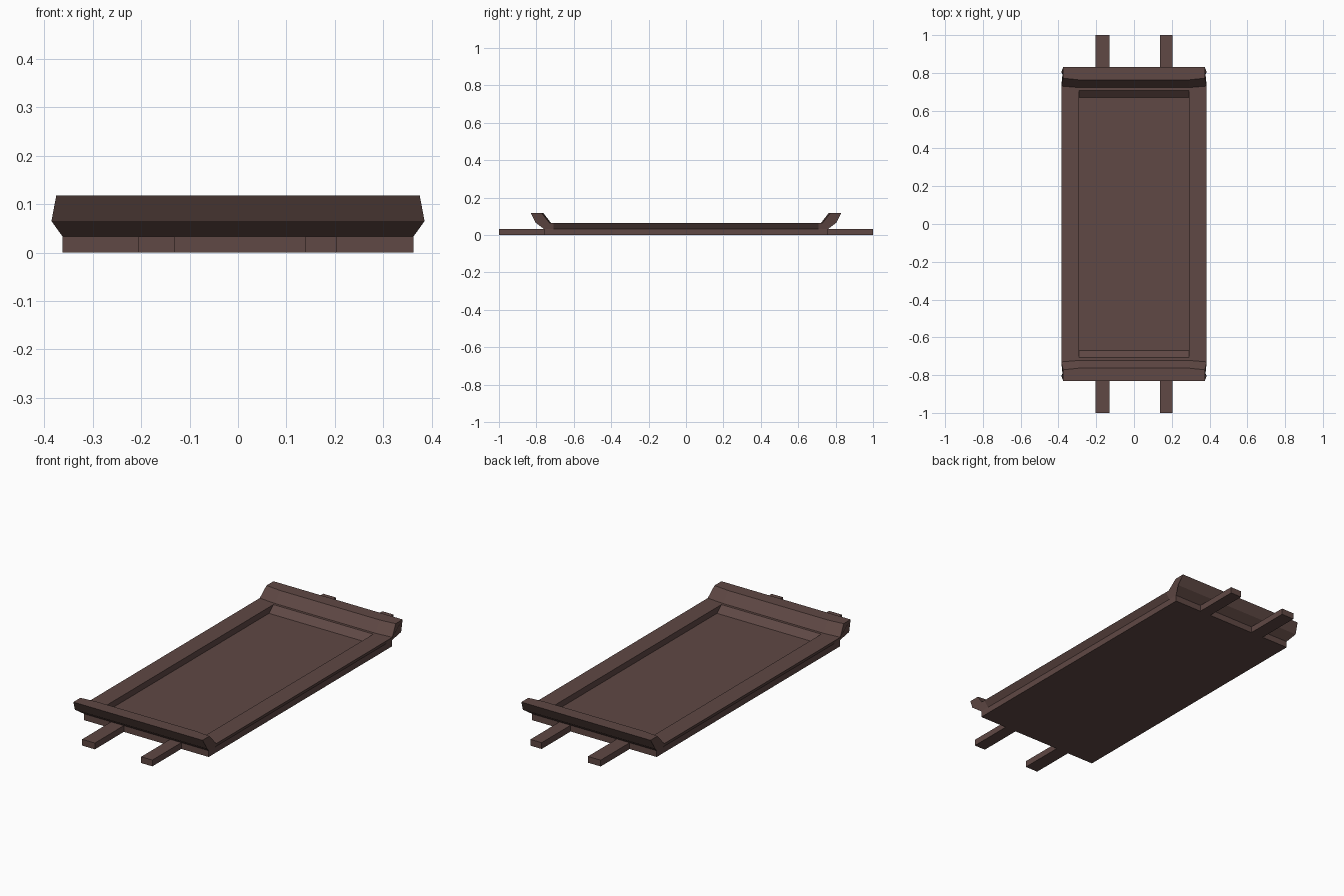
import bpy, bmesh

if "Cube" in bpy.data.objects:
    bpy.data.objects.remove(bpy.data.objects["Cube"])

wood = bpy.data.materials.new("dark_brown")
wood.diffuse_color = (0.115, 0.065, 0.058, 1)
wood.use_nodes = True
wood.node_tree.nodes["Principled BSDF"].inputs["Base Color"].default_value = wood.diffuse_color


def loft(name, sections, mirror=None):
    """Skin a row of matching closed sections, cap the ends, optionally mirror."""
    bm = bmesh.new()
    rings = [[bm.verts.new(p) for p in s] for s in sections]
    n = len(rings[0])
    for a, b in zip(rings, rings[1:]):
        for i in range(n):
            j = (i + 1) % n
            bm.faces.new((a[i], a[j], b[j], b[i]))
    bm.faces.new(rings[0])
    bm.faces.new(rings[-1])
    bmesh.ops.recalc_face_normals(bm, faces=bm.faces)
    me = bpy.data.meshes.new(name)
    bm.to_mesh(me)
    bm.free()
    me.materials.append(wood)
    ob = bpy.data.objects.new(name, me)
    bpy.context.collection.objects.link(ob)
    if mirror is not None:
        m = ob.modifiers.new("mirror", 'MIRROR')
        m.use_axis = [k == mirror for k in range(3)]
        m.use_mirror_merge = False
    return ob


def along_y(profile, y0, y1):
    return [[(x, y, z) for x, z in profile] for y in (y0, y1)]


def rect(x0, x1, z0, z1):
    return [(x0, z0), (x1, z0), (x1, z1), (x0, z1)]


Z0, Z1, Z2 = 0.033, 0.065, 0.118   # base top, rail top, end top
INNER = 0.29                       # half width of the tray floor

# Base slab
loft("base", along_y(rect(-0.362, 0.362, 0, Z0), -0.76, 0.76))

# Carrying bars sticking out at both ends
loft("left_bar", along_y(rect(-0.205, -0.131, 0, Z0), 0.76, 1.0), mirror=1)
loft("right_bar", along_y(rect(0.138, 0.203, 0, Z0), 0.76, 1.0), mirror=1)

# Low side rails with flared outer face
rail = [(INNER, Z0), (0.362, Z0), (0.385, Z1), (INNER, Z1)]
loft("side_rail", along_y(rail, -0.708, 0.708), mirror=0)

# Raised, flared end rims: (y, z, outermost x, y shift at the outer corner)
end = [(0.708, Z0, 0.362, 0), (0.76, Z0, 0.362, 0), (0.803, Z1, 0.385, 0),
       (0.83, Z2, 0.375, 0), (0.763, Z2, 0.375, 0.009),
       (0.722, Z1, 0.385, 0.008), (0.708, Z1, 0.385, 0)]
inner = [[(s * INNER, y, z) for y, z, _, _ in end] for s in (-1, 1)]
outer = [[(s * xo, y + d, z) for y, z, xo, d in end] for s in (-1, 1)]
loft("end_rim", [outer[0], inner[0], inner[1], outer[1]], mirror=1)

# Sloped fillet from the end rims down to the floor
wedge = [(0.671, Z0), (0.708, Z0), (0.708, Z1)]
loft("floor_slope", [[(x, y, z) for y, z in wedge] for x in (-INNER, INNER)], mirror=1)
